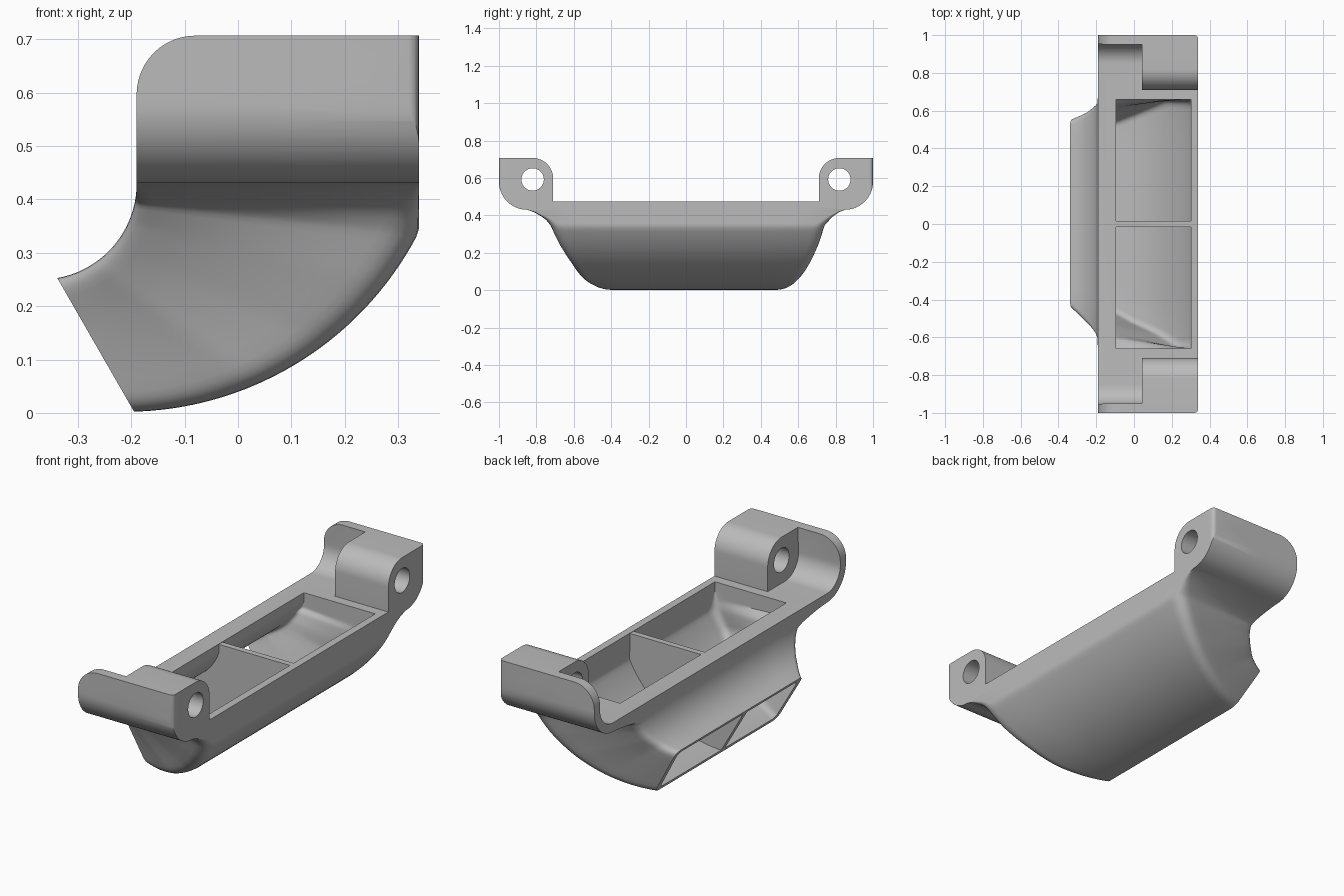
import bpy, bmesh, math
from mathutils import Vector

if "Cube" in bpy.data.objects:
    bpy.data.objects.remove(bpy.data.objects["Cube"], do_unlink=True)

GREY = (0.5, 0.5, 0.5, 1)
mat = bpy.data.materials.new("matte grey")
mat.use_nodes = True
mat.diffuse_color = GREY
mat.node_tree.nodes["Principled BSDF"].inputs["Base Color"].default_value = GREY

X0, X1 = -0.19, 0.339      # frame sides
RIM, UNDER, TOP = 0.475, 0.43, 0.707
STEPS = 36


def make(name, bm):
    bmesh.ops.recalc_face_normals(bm, faces=bm.faces)
    mesh = bpy.data.meshes.new(name)
    bm.to_mesh(mesh)
    bm.free()
    ob = bpy.data.objects.new(name, mesh)
    bpy.context.collection.objects.link(ob)
    mesh.materials.append(mat)
    return ob


def loft(name, rings):
    bm = bmesh.new()
    vs = [[bm.verts.new(p) for p in ring] for ring in rings]
    n = len(vs[0])
    for a, b in zip(vs, vs[1:]):
        for i in range(n):
            j = (i + 1) % n
            bm.faces.new((a[i], a[j], b[j], b[i]))
    bm.faces.new(vs[0])
    bm.faces.new(vs[-1])
    return make(name, bm)


def along_x(name, pts, a, b):
    return loft(name, [[(x, y, z) for y, z in pts] for x in (a, b)])


def along_y(name, pts, a, b):
    return loft(name, [[(x, y, z) for x, z in pts] for y in (a, b)])


def arc(cx, cy, r, a, b, n=14):
    angles = [math.radians(a + (b - a) * i / n) for i in range(n + 1)]
    return [(cx + r * math.cos(t), cy + r * math.sin(t)) for t in angles]


def combine(ob, other, op):
    m = ob.modifiers.new("join", "BOOLEAN")
    m.operation, m.solver, m.object = op, "EXACT", other
    bpy.context.view_layer.objects.active = ob
    bpy.ops.object.modifier_apply(modifier=m.name)
    bpy.data.objects.remove(other, do_unlink=True)


# --- frame: thin curled ends, then thick lugs, trimmed to a rounded block
def mirrored(pts):
    return pts + [(-y, z) for y, z in reversed(pts)]


outer = arc(0.85, 0.58, 0.15, -90, 0) + [(1, TOP)]
thin = outer + [(0.95, TOP)] + arc(0.85, 0.58, 0.105, 0, -90)
frame = along_x("frame", mirrored(thin), X0, X1)
lug = outer + arc(0.82, TOP - 0.11, 0.11, 90, 180) + [(0.71, 0.45)]
for side in (1, -1):
    combine(frame, along_x("lug", [(side * y, z) for y, z in lug], 0.043, X1), "UNION")

block = along_y("block", [(X1, 0.4), (X1, TOP)] + arc(X0 + 0.11, TOP - 0.11, 0.11, 90, 180) + [(X0, 0.4)], -1, 1)
bm = bmesh.new()
bm.from_mesh(block.data)
edges = [e for e in bm.edges if all(v.co.x > X1 - 0.001 for v in e.verts)
         and abs(e.verts[0].co.y - e.verts[1].co.y) < 0.01]
bmesh.ops.bevel(bm, geom=edges, offset=0.02, segments=5, profile=0.5, affect="EDGES")
bm.to_mesh(block.data)
bm.free()
combine(frame, block, "INTERSECT")

# --- duct: curved loft from the frame to the slanted outlet
# position, then half widths: inner -y, inner +y, outer -y, outer +y
WIDTHS = [
    (0, 0.85, 0.85, 0.85, 0.85),
    (0.02, 0.79, 0.80, 0.815, 0.82),
    (0.05, 0.74, 0.75, 0.785, 0.795),
    (0.09, 0.68, 0.70, 0.755, 0.775),
    (0.15, 0.635, 0.67, 0.735, 0.75),
    (0.3, 0.60, 0.645, 0.69, 0.72),
    (0.5, 0.56, 0.62, 0.62, 0.67),
    (0.7, 0.52, 0.59, 0.56, 0.615),
    (1, 0.45, 0.56, 0.445, 0.53),
]


def widths(t):
    for a, b in zip(WIDTHS, WIDTHS[1:]):
        if t <= b[0]:
            f = (t - a[0]) / (b[0] - a[0])
            return [p + (q - p) * f for p, q in zip(a[1:], b[1:])]
    return list(WIDTHS[-1][1:])


def inner_outer(t):
    a = math.radians(-80 * t)
    inner = Vector((-0.37 + 0.18 * math.cos(a), 0, UNDER + 0.18 * math.sin(a)))
    if t < 0.15:
        return inner, Vector((X1, 0, UNDER - 0.6 * t))
    a = math.radians(-27 - 61.4 * (t - 0.15) / 0.85)
    return inner, Vector((min(X1, -0.212 + 0.619 * math.cos(a)), 0, 0.621 + 0.619 * math.sin(a)))


def section(inner, outer, w, ri, ro, n=6):
    y = Vector((0, 1, 0))
    corners = [(inner - y * w[0], ri), (outer - y * w[2], ro),
               (outer + y * w[3], ro), (inner + y * w[1], ri)]
    ring = []
    for k, (c, r) in enumerate(corners):
        d, r2 = corners[(k + 1) % 4]
        p = c + (corners[k - 1][0] - c).normalized() * r
        q = c + (d - c).normalized() * r
        for i in range(n + 1):
            f = i / n
            ring.append(p * (1 - f) ** 2 + c * 2 * f * (1 - f) + q * f * f)
        end = d + (c - d).normalized() * r2
        ring += [q.lerp(end, i / 8) for i in range(1, 8)]
    return ring


def shifted(ring, x, z):
    return [p + Vector((x, 0, z)) for p in ring]


def walls(t, grow=0):
    a, b = inner_outer(t)
    d = (b - a).normalized()
    return a + d * (0.094 - 0.074 * min(1, t * 1.5) - grow), b - d * (0.038 - 0.015 * t - grow)


ts = [(i / STEPS) ** 1.3 for i in range(STEPS + 1)]
shell, hollow = [], []
for t in ts:
    ease = min(1, t / 0.15)
    w = widths(t)
    r_in, r_out = 0.04 * ease, 0.08 * ease * (1 - 0.5 * t)
    shell.append(section(*inner_outer(t), w, 0.002 + r_in, 0.002 + r_out))
    w = [min(0.66, v - 0.03) for v in w]
    hollow.append(section(*walls(t), w, 0.002 + r_in * 0.7, 0.002 + r_out * 0.7))
shell.insert(0, shifted(shell[0], 0, 0.02))
hollow.insert(0, shifted(hollow[0], 0, 0.08))
hollow.append(shifted(hollow[-1], -0.026, -0.015))

combine(frame, loft("duct", shell), "UNION")
combine(frame, loft("hollow", hollow), "DIFFERENCE")

# --- screw holes through both lugs
for side in (1, -1):
    combine(frame, along_x("hole", arc(side * 0.82, 0.592, 0.06, 0, 350, 35), 0, 0.4), "DIFFERENCE")
frame.name = "duct_frame"

# --- thin rib across the middle of the channel
pairs = [walls(t, 0.008) for t in ts]
rib = [(a.x, a.z) for a, b in pairs] + [(b.x, b.z) for a, b in reversed(pairs)]
rib = [(pairs[0][0].x, RIM - 0.002)] + rib + [(pairs[0][1].x, RIM - 0.002)]
divider = along_y("divider", rib, -0.015, 0.015)

for ob in (frame, divider):
    bpy.ops.object.select_all(action="DESELECT")
    ob.select_set(True)
    bpy.context.view_layer.objects.active = ob
    bpy.ops.object.shade_smooth_by_angle(angle=math.radians(32))
